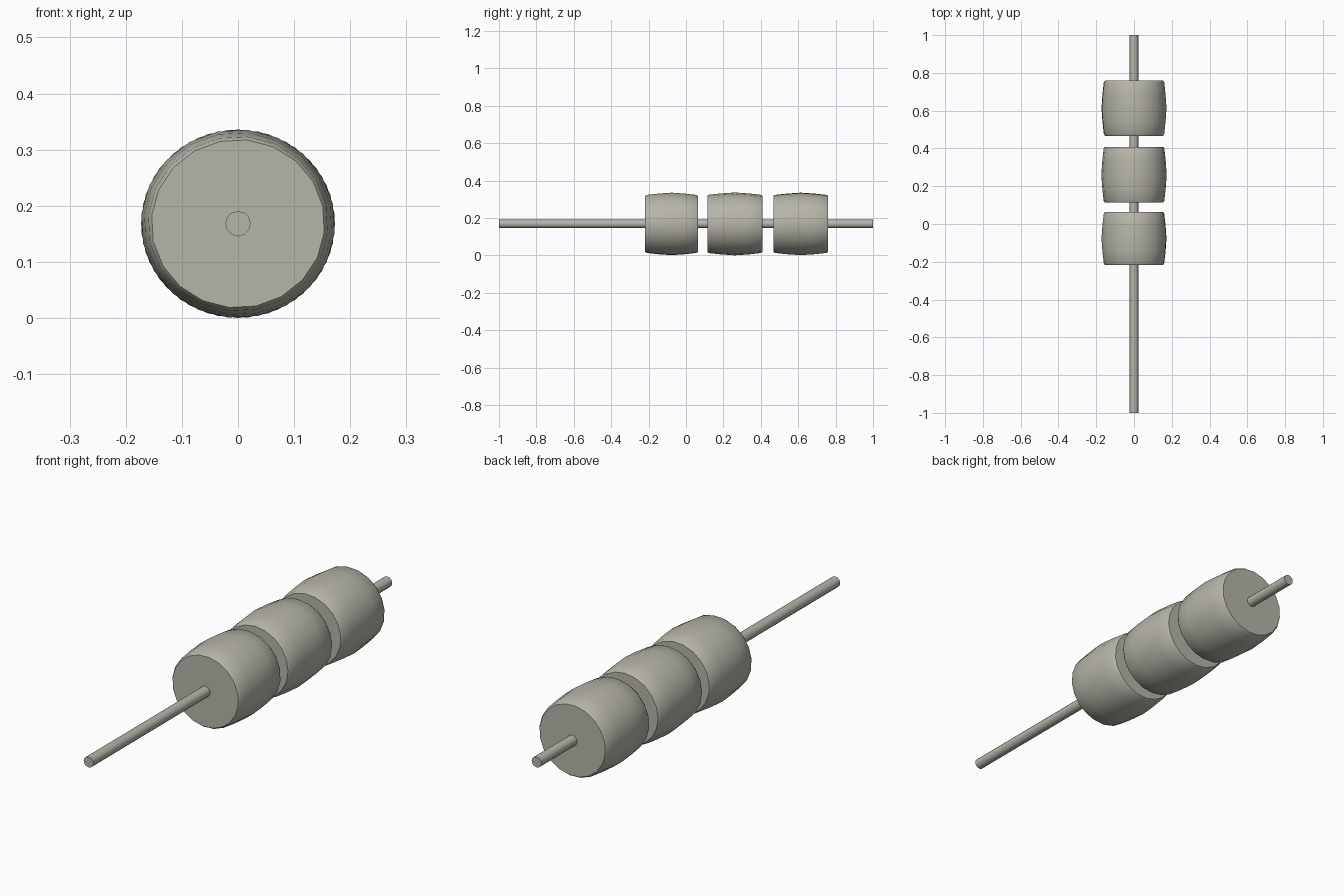
import bpy, bmesh, math

cube = bpy.data.objects.get("Cube")
if cube:
    bpy.data.objects.remove(cube, do_unlink=True)

AXIS_Z = 0.168

# Single warm grey finish
grey = bpy.data.materials.new("warm_grey")
grey.use_nodes = True
colour = (0.47, 0.46, 0.40, 1)
grey.diffuse_color = colour
grey.node_tree.nodes["Principled BSDF"].inputs["Base Color"].default_value = colour


def lathe(name, profile, sides, x_scale=1.0, turn=0.0):
    """Closed solid turned about the y axis from (y, radius) pairs."""
    bm = bmesh.new()
    rings = []
    for y, r in profile:
        ring = []
        for i in range(sides):
            a = turn + math.tau * i / sides
            ring.append(bm.verts.new((r * x_scale * math.cos(a), y, AXIS_Z + r * math.sin(a))))
        rings.append(ring)
    for lower, upper in zip(rings, rings[1:]):
        for i in range(sides):
            j = (i + 1) % sides
            bm.faces.new((lower[i], lower[j], upper[j], upper[i]))
    bm.faces.new(rings[0])
    bm.faces.new(rings[-1])
    bmesh.ops.recalc_face_normals(bm, faces=bm.faces)
    mesh = bpy.data.meshes.new(name)
    bm.to_mesh(mesh)
    bm.free()
    mesh.materials.append(grey)
    obj = bpy.data.objects.new(name, mesh)
    bpy.context.collection.objects.link(obj)
    bpy.ops.object.select_all(action="DESELECT")
    bpy.context.view_layer.objects.active = obj
    obj.select_set(True)
    bpy.ops.object.shade_smooth_by_angle(angle=math.radians(35))
    return obj


# Long thin rod running through every roller
lathe("rod", [(-1, 0.0225), (1, 0.0225)], 12)

# Three bulging rollers with softened rims
rollers = {"front_roller": (-0.218, 0.064),
           "middle_roller": (0.114, 0.408),
           "back_roller": (0.467, 0.76)}
for k, (name, (start, end)) in enumerate(rollers.items()):
    half = [(0, 0.150), (0.03, 0.156), (0.25, 0.163), (0.5, 0.168)]
    full = half + [(1 - t, r) for t, r in reversed(half[:-1])]
    profile = [(start + t * (end - start), r) for t, r in full]
    lathe(name, profile, 20, x_scale=1.03, turn=math.radians(6 * (k - 1)))
